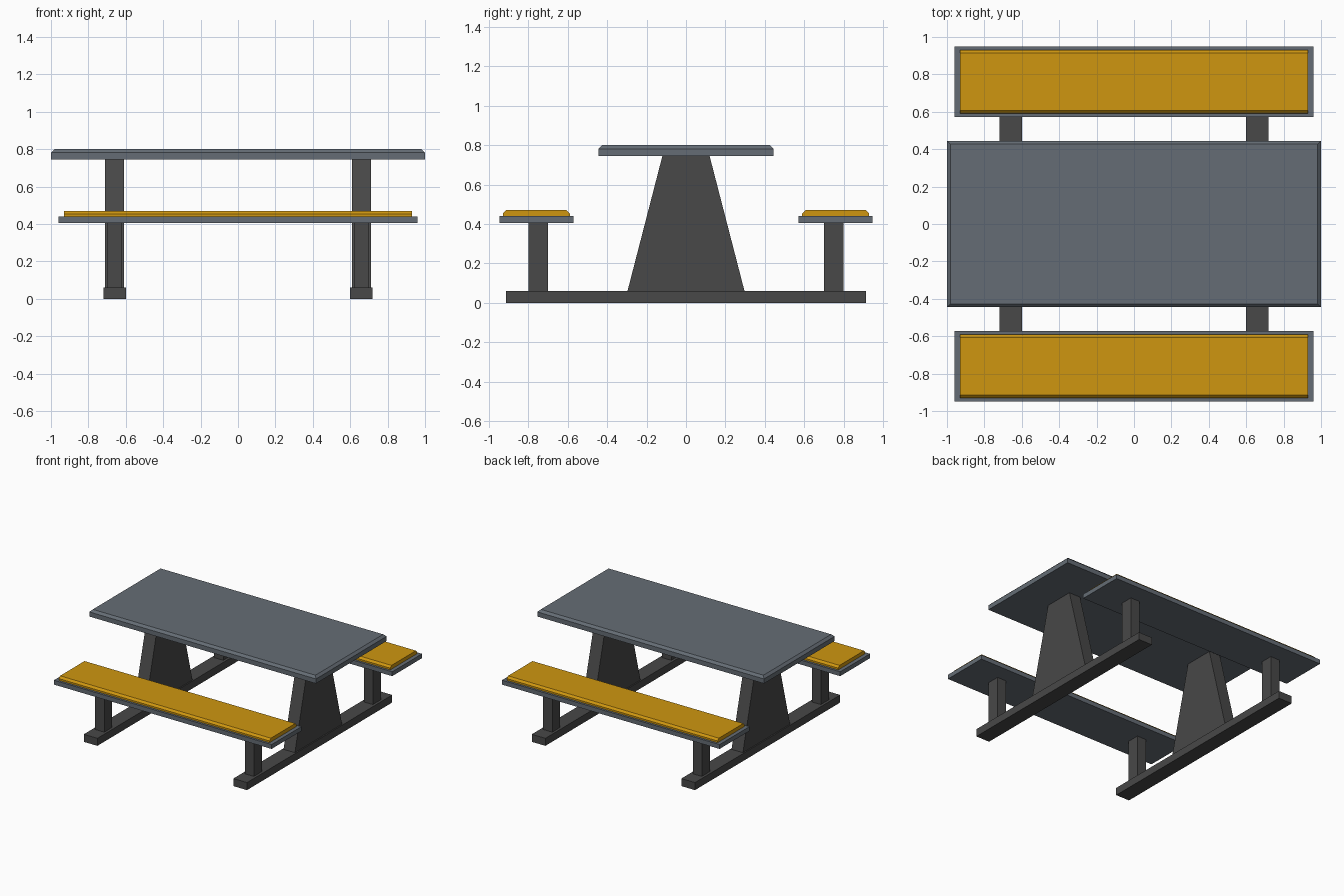
import bpy
import bmesh

cube = bpy.data.objects.get("Cube")
if cube:
    bpy.data.objects.remove(cube, do_unlink=True)


def material(name, rgb):
    m = bpy.data.materials.new(name)
    m.use_nodes = True
    colour = (*rgb, 1.0)
    m.diffuse_color = colour
    m.node_tree.nodes["Principled BSDF"].inputs["Base Color"].default_value = colour
    return m


slate = material("slate grey", (0.13, 0.152, 0.178))
amber = material("amber", (0.62, 0.305, 0.005))
charcoal = material("charcoal", (0.065, 0.065, 0.065))


def prism(name, profile, x0, x1, mat):
    """Extrude a (y, z) profile along x."""
    bm = bmesh.new()
    face = bm.faces.new([bm.verts.new((x0, y, z)) for y, z in profile])
    ext = bmesh.ops.extrude_face_region(bm, geom=[face])
    moved = [v for v in ext["geom"] if isinstance(v, bmesh.types.BMVert)]
    bmesh.ops.translate(bm, verts=moved, vec=(x1 - x0, 0, 0))
    bmesh.ops.recalc_face_normals(bm, faces=bm.faces)
    mesh = bpy.data.meshes.new(name)
    bm.to_mesh(mesh)
    bm.free()
    mesh.materials.append(mat)
    obj = bpy.data.objects.new(name, mesh)
    bpy.context.collection.objects.link(obj)
    return obj


def box(name, x0, x1, y0, y1, z0, z1, mat):
    return prism(name, [(y0, z0), (y1, z0), (y1, z1), (y0, z1)], x0, x1, mat)


def chamfer_top(obj, width, long_edges_only=False):
    """Chamfer the upper rim, or only its edges running along x."""
    bm = bmesh.new()
    bm.from_mesh(obj.data)
    top = max(v.co.z for v in bm.verts)
    rim = [e for e in bm.edges if all(v.co.z > top - 1e-4 for v in e.verts)]
    if long_edges_only:
        rim = [e for e in rim if abs(e.verts[0].co.y - e.verts[1].co.y) < 1e-4]
    bmesh.ops.bevel(bm, geom=rim, offset=width, segments=1, affect='EDGES')
    bm.to_mesh(obj.data)
    bm.free()


# Table top
chamfer_top(box("table_top", -1, 1, -0.445, 0.445, 0.745, 0.80, slate), 0.018)

# Benches with cushions
for end, s in (("front", -1), ("back", 1)):
    c = s * 0.76
    box(end + "_bench", -0.96, 0.96, c - 0.188, c + 0.188, 0.405, 0.44, slate)
    cushion = box(end + "_cushion", -0.93, 0.93, c - 0.17, c + 0.17, 0.44, 0.47, amber)
    chamfer_top(cushion, 0.016, True)

# Foot rails, tapered table legs and bench posts
for side, s in (("right", -1), ("left", 1)):
    c = s * 0.66
    box(side + "_foot_rail", c - 0.06, c + 0.06, -0.915, 0.915, 0, 0.06, charcoal)
    taper = [(-0.297, 0.06), (0.297, 0.06), (0.12, 0.745), (-0.12, 0.745)]
    prism(side + "_table_leg", taper, c - 0.05, c + 0.05, charcoal)
    for end, t in (("front", -1), ("back", 1)):
        y = t * 0.75
        box(f"{side}_{end}_bench_post", c - 0.04, c + 0.04, y - 0.05, y + 0.05,
            0.06, 0.405, charcoal)
